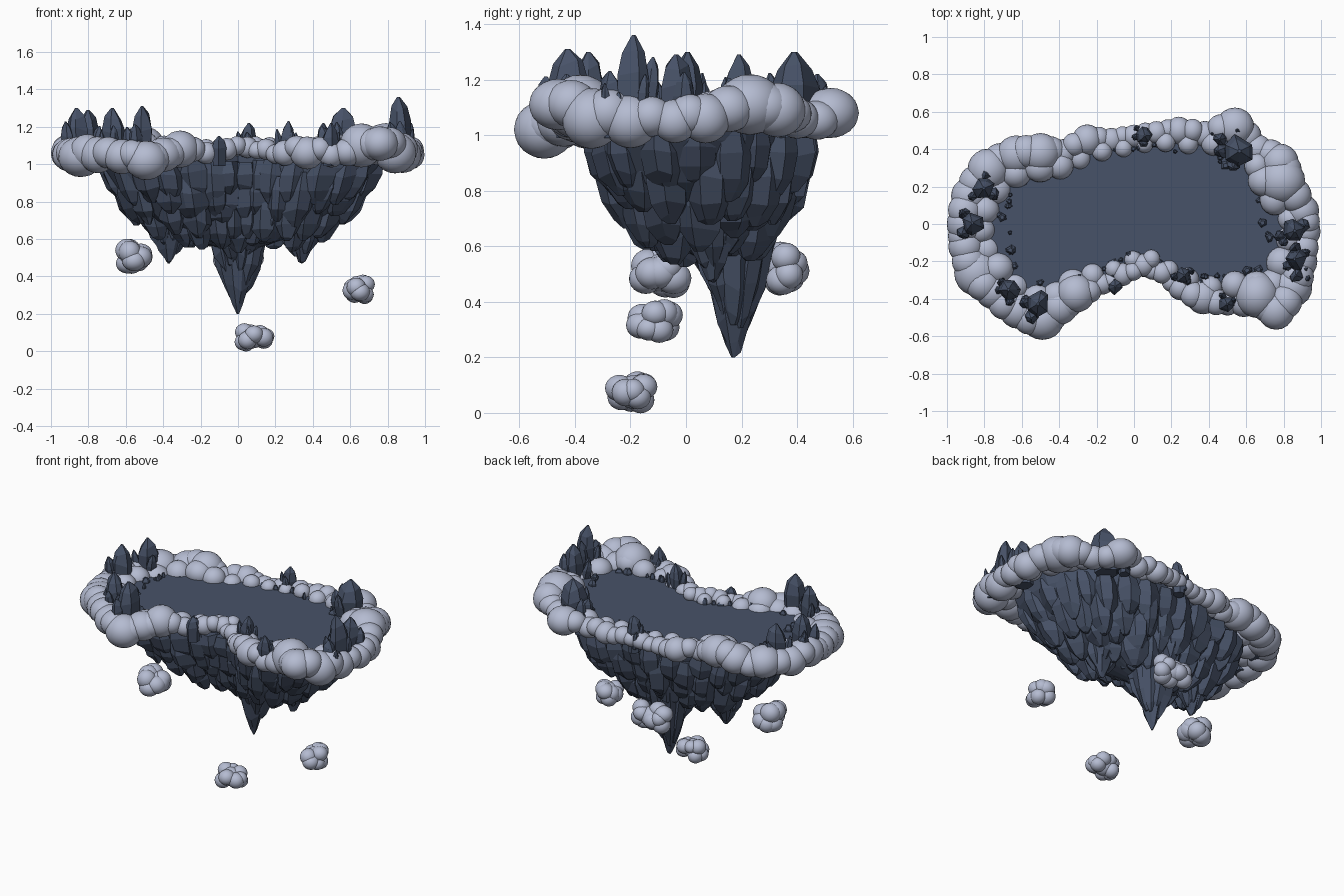
import bpy, bmesh, math, random
from mathutils import Vector, Matrix

if "Cube" in bpy.data.objects:
    bpy.data.objects.remove(bpy.data.objects["Cube"])

random.seed(7)
R = random.uniform


def material(name, rgb):
    m = bpy.data.materials.new(name)
    m.diffuse_color = (*rgb, 1)
    m.use_nodes = True
    m.node_tree.nodes["Principled BSDF"].inputs["Base Color"].default_value = m.diffuse_color
    return m


ROCK = material("slate_rock", (0.064, 0.085, 0.138))
CLOUD = material("pale_cloud", (0.46, 0.50, 0.64))


def finish(bm, name, mat, smooth=False):
    bmesh.ops.recalc_face_normals(bm, faces=bm.faces)
    for f in bm.faces:
        f.smooth = smooth
    me = bpy.data.meshes.new(name)
    bm.to_mesh(me)
    bm.free()
    me.materials.append(mat)
    ob = bpy.data.objects.new(name, me)
    bpy.context.collection.objects.link(ob)
    return ob


def loft(bm, rings):
    """Skin a list of equal-length point rings and cap both ends."""
    vs = [[bm.verts.new(p) for p in ring] for ring in rings]
    n = len(vs[0])
    for a, b in zip(vs, vs[1:]):
        for i in range(n):
            j = (i + 1) % n
            bm.faces.new((a[i], a[j], b[j], b[i]))
    bm.faces.new(vs[0])
    bm.faces.new(vs[-1])


def shard(bm, base, tip, w, profile, sides=6):
    """Faceted stone column from base to tip; profile = (fraction, radius)."""
    base, tip = Vector(base), Vector(tip)
    turn = R(0, 6.3)
    ang = [turn + (i + R(-.25, .25)) * math.tau / sides for i in range(sides)]
    rad = [R(.85, 1.12) for _ in range(sides)]
    rings = []
    for t, r in profile:
        c = base.lerp(tip, t)
        inner = 0 < t < 1
        rings.append([c + Vector((math.cos(a) * q * r * w, math.sin(a) * q * r * w,
                                  R(-.05, .05) * (tip - base).length if inner else 0))
                      for a, q in zip(ang, rad)])
    loft(bm, rings)


def ball(bm, p, r, sub=3):
    s = Matrix.Diagonal((r * R(.96, 1.06), r * R(.96, 1.06), r * R(.9, 1.0), 1))
    bmesh.ops.create_icosphere(bm, subdivisions=sub, radius=1,
                               matrix=Matrix.Translation(p) @ s)


# Island outline (kidney shape)
OUT = [(-.78, 0), (-.72, .2), (-.6, .3), (-.42, .34), (-.2, .41), (0, .43), (.2, .44),
       (.42, .42), (.58, .34), (.72, .22), (.79, .08), (.8, -.1), (.74, -.27), (.6, -.35),
       (.4, -.35), (.25, -.3), (.12, -.22), (0, -.2), (-.12, -.26), (-.3, -.32),
       (-.5, -.36), (-.66, -.32), (-.75, -.18)]
MID = Vector((0, .12))
TOP = 1.08


def edge(u, s=1.0):
    """Point at fraction u around the outline, scaled toward the middle."""
    f = (u % 1) * len(OUT)
    i = int(f)
    p = Vector(OUT[i % len(OUT)]).lerp(Vector(OUT[(i + 1) % len(OUT)]), f - i)
    return MID + (p - MID) * s


# Plateau and solid core below it
bm = bmesh.new()
loft(bm, [[(*edge(i / 46, s), z) for i in range(46)]
          for s, z in ((1, TOP), (.95, .98), (.82, .83), (.62, .70), (.4, .62), (.12, .55))])
finish(bm, "plateau_core", ROCK)

# Overlapping hanging stones in rows, lower toward the middle
HANG = ((0, .75), (.35, 1), (.7, .88), (.9, .5), (1, .18))
bm = bmesh.new()
for s, n, top, low, w in ((.9, 29, 1.03, .80, .085), (.80, 25, .95, .70, .085),
                          (.66, 20, .87, .62, .085), (.5, 15, .80, .565, .085),
                          (.33, 9, .75, .54, .085), (.16, 6, .7, .5, .08)):
    for i in range(n):
        u = (i + R(-.25, .25)) / n
        shard(bm, (*edge(u, s), top + R(-.03, .02)), (*edge(u, s - .1), low + R(-.04, .04)),
              w * R(.85, 1.15), HANG)
finish(bm, "hanging_stones", ROCK)

# Three large spikes, each a bundle of stones
bm = bmesh.new()
for x, y, tip, spread, n in ((0, .17, .20, .125, 9), (-.37, .1, .47, .10, 6), (.34, .1, .47, .10, 6)):
    h = .72 - tip
    shard(bm, (x, y, .75), (x, y, tip), spread * 1.05, ((0, 1.1), (.4, .85), (.75, .5), (.93, .22), (1, .05)), 7)
    for i in range(n):
        a = i * math.tau / n
        d = Vector((math.cos(a), math.sin(a), 0))
        low = tip + h * R(.12, .5)
        k = .2 + .6 * (low - tip) / h
        shard(bm, Vector((x, y, .78)) + d * spread * 1.1, Vector((x, y, low)) + d * spread * k,
              spread * .48, HANG)
finish(bm, "large_spikes", ROCK)

# Ring of cloud puffs: x, y, z, radius
PUFFS = [(-.90, 0, 1.06, .10), (-.88, .15, 1.05, .10), (-.78, .29, 1.07, .11), (-.63, .37, 1.08, .10),
         (-.50, .38, 1.1, .11), (-.38, .38, 1.07, .07), (-.25, .45, 1.07, .08), (-.12, .45, 1.06, .06),
         (0, .47, 1.07, .06), (.12, .49, 1.08, .06), (.24, .50, 1.07, .07), (.38, .48, 1.06, .07),
         (.54, .52, 1.08, .10), (.66, .40, 1.06, .08), (.78, .33, 1.09, .10), (.79, .23, 1.11, .12),
         (.90, .07, 1.06, .09), (.92, -.04, 1.05, .08), (.88, -.2, 1.05, .10), (.84, -.34, 1.06, .11),
         (.76, -.46, 1.11, .10), (.66, -.38, 1.10, .12), (.50, -.42, 1.05, .07), (.37, -.39, 1.06, .09),
         (.25, -.34, 1.06, .07), (.15, -.26, 1.08, .06), (.05, -.22, 1.09, .06), (-.06, -.27, 1.08, .06),
         (-.17, -.32, 1.06, .06), (-.31, -.37, 1.08, .10), (-.40, -.44, 1.05, .10), (-.49, -.51, 1.02, .11),
         (-.62, -.46, 1.04, .10), (-.75, -.36, 1.05, .10), (-.84, -.26, 1.04, .12), (-.90, -.12, 1.05, .09)]
bm = bmesh.new()
for i, (x, y, z, r) in enumerate(PUFFS):
    ball(bm, (x, y, z), r)
    x2, y2, z2, r2 = PUFFS[i - 1]
    m = Vector(((x + x2) / 2, (y + y2) / 2, (z + z2) / 2))
    inward = (Vector((m.x * .55, .08, m.z)) - m).normalized()
    w = (r + r2) / 2
    ball(bm, m + inward * w * .9 + Vector((0, 0, R(-.01, .02))), w * .78)
    ball(bm, m - inward * w * .15 + Vector((0, 0, R(-.02, .03))), w * .85)
finish(bm, "cloud_ring", CLOUD, True)

# Pointed crystals rising from the rim: x, y, tip height, width
CRYSTAL = ((0, .85), (.62, 1), (.83, .72), (1, .12))
bm = bmesh.new()
for x, y, top, w in ((.87, -.19, 1.36, .06), (.88, -.28, 1.23, .045), (.84, -.04, 1.29, .065),
                     (-.51, -.43, 1.31, .07), (-.66, -.35, 1.30, .06), (-.86, 0, 1.30, .07),
                     (-.81, .19, 1.29, .065), (.55, .40, 1.30, .085), (.46, .46, 1.22, .04),
                     (.05, .48, 1.22, .045), (.26, -.27, 1.23, .045), (.49, -.43, 1.22, .045),
                     (-.10, -.33, 1.15, .045)):
    shard(bm, (x, y, .99), (x + R(-.02, .02), y + R(-.01, .01), top), w, CRYSTAL)
    for k in range(3):
        a = R(0, 6.3)
        dx, dy = math.cos(a) * w, math.sin(a) * w
        shard(bm, (x + dx * .7, y + dy * .7, 1.02), (x + dx * 1.2, y + dy * 1.2, 1.08 + (top - 1.08) * R(.4, .75)),
              w * R(.4, .6), CRYSTAL)
finish(bm, "rim_crystals", ROCK)

# Small rubble where the plateau meets the clouds
bm = bmesh.new()
for i in range(70):
    p = edge(R(0, 1), R(.84, .96))
    h = R(.015, .04)
    shard(bm, (*p, TOP - .02), (p.x, p.y, TOP + h), R(.012, .028), ((0, .9), (.6, 1), (1, .5)), 5)
finish(bm, "rim_rubble", ROCK)

# Four small drifting clouds: centre and half sizes
for k, (x, y, z, sx, sy, sz) in enumerate(((-.56, -.09, .505, .105, .12, .095), (0, .36, .52, .15, .085, .10),
                                           (.65, -.11, .33, .09, .105, .08), (.08, -.19, .075, .115, .10, .075))):
    bm = bmesh.new()
    r = min(sx, sy, sz) * .62
    ball(bm, (x, y, z), r * 1.3)
    for i in range(10):
        a = i * 2.4
        h = math.sin(i * 1.9 + k)
        c = math.sqrt(1 - h * h * .5)
        ball(bm, (x + math.cos(a) * c * (sx - r), y + math.sin(a) * c * (sy - r), z + h * (sz - r)),
             r * R(.95, 1.08))
    finish(bm, f"drifting_cloud_{k + 1}", CLOUD, True)
